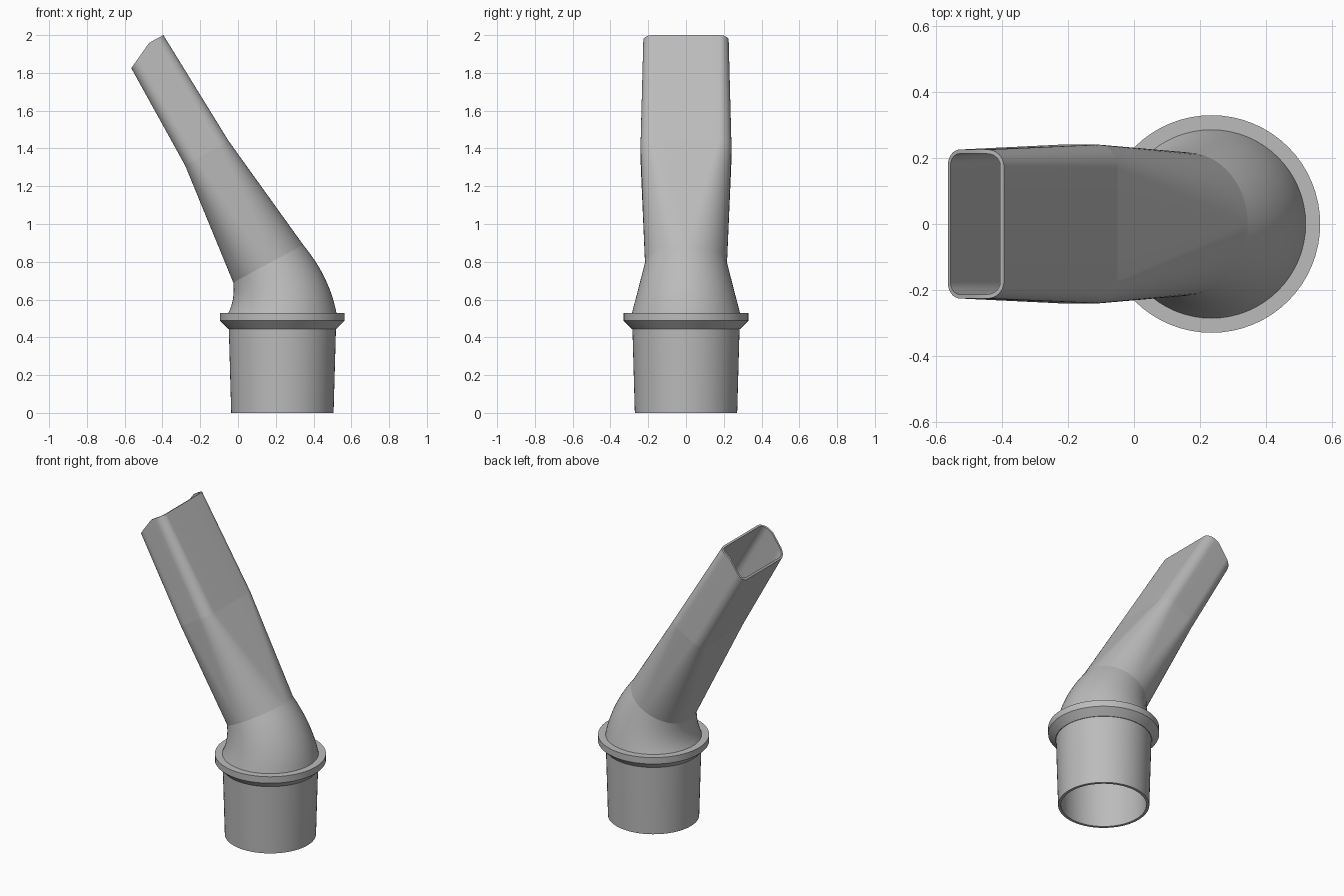
import bpy, bmesh
from math import sin, cos, pi, radians
from mathutils import Vector

if "Cube" in bpy.data.objects:
    bpy.data.objects.remove(bpy.data.objects["Cube"])

AXIS_X = 0.235      # vertical axis of the socket
ARC = 16            # segments per corner arc
FLAT = 4            # subdivisions of each flat side

grey = bpy.data.materials.new("plain grey")
grey.use_nodes = True
grey.diffuse_color = (0.5, 0.5, 0.5, 1)
grey.node_tree.nodes["Principled BSDF"].inputs["Base Color"].default_value = (0.5, 0.5, 0.5, 1)


def section(p, q, b, wall=0.0, ru=None, ry=None, bump=0.0):
    """Rounded section between xz points p and q, half depth b; an ellipse without ru, ry."""
    p, q = Vector((p[0], 0, p[1])), Vector((q[0], 0, q[1]))
    mid, half = (p + q) / 2, (q - p) / 2
    axis, full = half.normalized(), half.length
    a, b = full - wall, b - wall
    ru = a if ru is None else ru - wall
    ry = b if ry is None else ry - wall
    corners = []
    for k, (su, sy) in enumerate([(1, 1), (-1, 1), (-1, -1), (1, -1)]):
        angles = [(k + i / ARC) * pi / 2 for i in range(ARC + 1)]
        corners.append([(su * (a - ru) + ru * cos(t), sy * (b - ry) + ry * sin(t)) for t in angles])
    flat = []
    for k, corner in enumerate(corners):
        flat += corner
        s, e = Vector(corner[-1]), Vector(corners[(k + 1) % 4][0])
        flat += [tuple(s.lerp(e, i / FLAT)) for i in range(1, FLAT)]
    ring = []
    for u, y in flat:
        # mouth rim rises to a ridge along the narrow sides
        v, peak = u / full, 0.28
        lift = bump * (1 - abs(v - peak) / (1 - peak if v > peak else 1 + peak))
        ring.append(mid + axis * u + Vector((-0.5 * lift, y, 0.86 * lift)))
    return ring


def blend(r0, r1, steps):
    """Rings after r0 up to and including r1."""
    return [[v.lerp(w, i / steps) for v, w in zip(r0, r1)] for i in range(1, steps + 1)]


def bezier(a, c, b, t):
    return Vector(a) * (1 - t) ** 2 + Vector(c) * 2 * t * (1 - t) + Vector(b) * t * t


def circle(z, r, wall=0.0):
    return section((AXIS_X - r, z), (AXIS_X + r, z), r, wall)


def skin(wall):
    """Rings from the socket's lower end to the mouth, and the indices of the seams."""
    rings = [circle(0, 0.271, wall), circle(0.53, 0.286, wall)]
    # elbow
    for i in range(1, 13):
        t = i / 12
        rings.append(section(bezier((-0.051, 0.53), (-0.015, 0.60), (-0.025, 0.69), t),
                             bezier((0.521, 0.53), (0.485, 0.72), (0.345, 0.89), t),
                             0.286 - 0.069 * t, wall))
    seams = [1, len(rings) - 1]
    # transition from round to flattened tube, then the straight spout
    wall *= 0.75
    rings += blend(rings[-1], section((-0.28, 1.31), (-0.05, 1.44), 0.241, wall, 0.07, 0.07), 8)
    seams.append(len(rings) - 1)
    rings += blend(rings[-1], section((-0.565, 1.825), (-0.395, 2.0), 0.226, wall, 0.06, 0.05, 0.027), 4)
    return rings, seams


def loft(name, rings, seams=()):
    """Closed skin running through all rings and back to the first."""
    bm = bmesh.new()
    loops = [[bm.verts.new(v) for v in ring] for ring in rings]
    n = len(loops[0])
    for k, lo in enumerate(loops):
        hi = loops[(k + 1) % len(loops)]
        for i in range(n):
            j = (i + 1) % n
            bm.faces.new((lo[i], lo[j], hi[j], hi[i]))
    sharp = [bm.edges.get((loops[k][i], loops[k][(i + 1) % n])) for k in seams for i in range(n)]
    for e in sharp:
        e.smooth = False
    bmesh.ops.remove_doubles(bm, verts=bm.verts, dist=1e-5)
    bmesh.ops.recalc_face_normals(bm, faces=bm.faces)
    for f in bm.faces:
        f.smooth = True
    for e in bm.edges:
        if len(e.link_faces) == 2 and e.calc_face_angle(0) > radians(25):
            e.smooth = False
    mesh = bpy.data.meshes.new(name)
    bm.to_mesh(mesh)
    bm.free()
    mesh.materials.append(grey)
    obj = bpy.data.objects.new(name, mesh)
    bpy.context.collection.objects.link(obj)
    return obj


# hollow bent tube
outer, seams = skin(0.0)
inner, _ = skin(0.017)
loft("bent_nozzle", outer + inner[::-1], seams)

# stop collar with a bevelled underside
profile = [(0.278, 0.445), (0.287, 0.445), (0.33, 0.488), (0.33, 0.53), (0.278, 0.53)]
loft("stop_collar", [circle(z, r) for r, z in profile])
